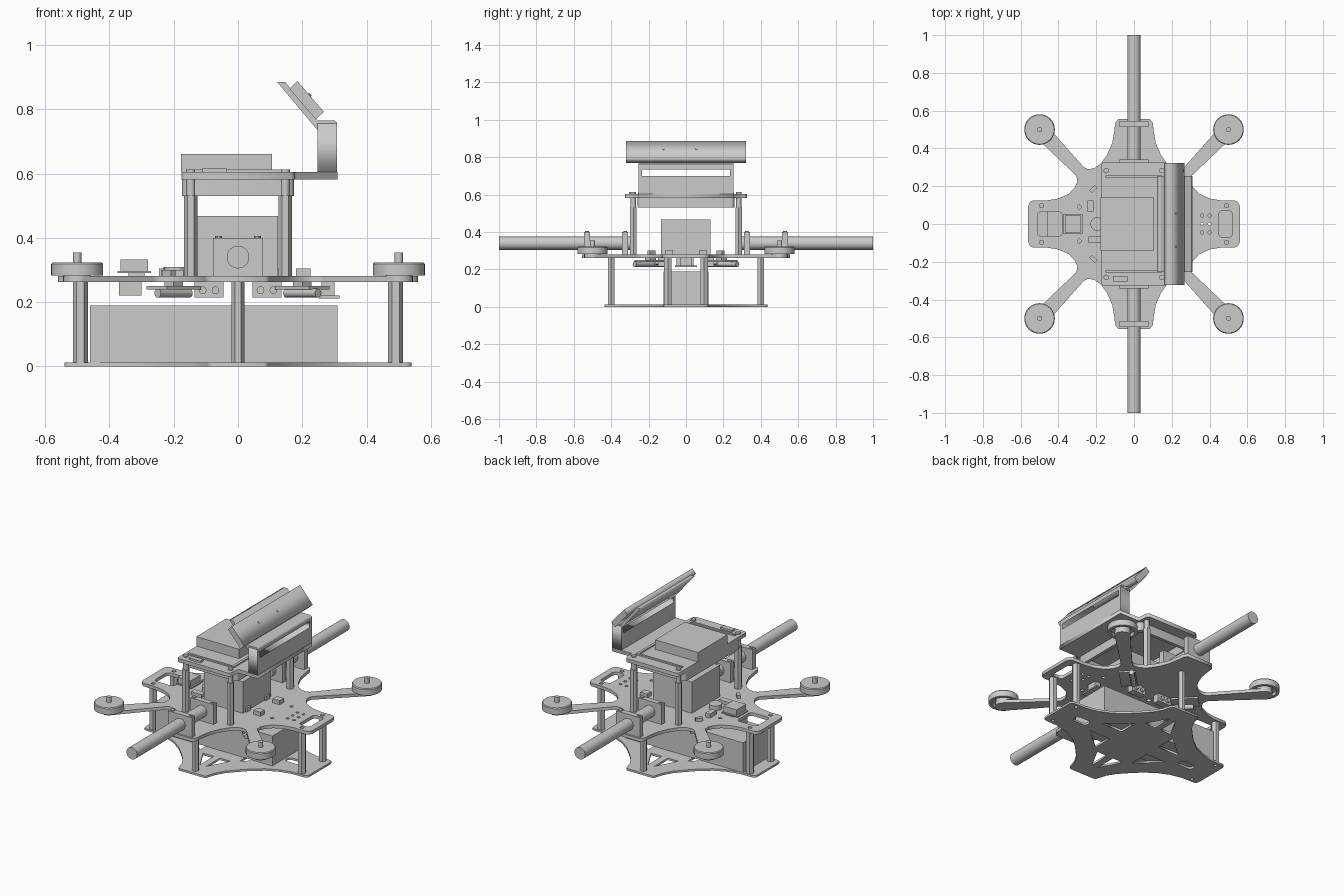
import bpy, math
from mathutils import Matrix, Vector

if "Cube" in bpy.data.objects:
    bpy.data.objects.remove(bpy.data.objects["Cube"])

AX = {'z': Matrix(((1, 0, 0), (0, 1, 0), (0, 0, 1))),      # u,v,w = x,y,z
      'x': Matrix(((0, 0, 1), (1, 0, 0), (0, 1, 0))),      # u,v,w = y,z,x
      'y': Matrix(((1, 0, 0), (0, 0, -1), (0, 1, 0)))}     # u,v,w = x,z,-y


def link(name, mesh):
    ob = bpy.data.objects.new(name, mesh)
    bpy.context.collection.objects.link(ob)
    return ob


def plate(name, loops, lo, hi, axis='z'):
    """Flat plate from an outline plus hole loops, between lo and hi along axis."""
    cu = bpy.data.curves.new(name, 'CURVE')
    cu.dimensions, cu.fill_mode, cu.extrude = '2D', 'BOTH', (hi - lo) / 2
    for pts in loops:
        s = cu.splines.new('POLY')
        s.points.add(len(pts) - 1)
        for p, (u, v) in zip(s.points, pts):
            p.co = (u, v, 0, 1)
        s.use_cyclic_u = True
    tmp = link(name + "_curve", cu)
    deps = bpy.context.evaluated_depsgraph_get()
    mesh = bpy.data.meshes.new_from_object(tmp.evaluated_get(deps))
    bpy.data.objects.remove(tmp)
    mesh.transform(Matrix.Translation((0, 0, (lo + hi) / 2)))
    mesh.transform(AX[axis].to_4x4())
    return link(name, mesh)


def box(name, x0, x1, y0, y1, z0, z1, turn=0):
    vs = [(x, y, z) for x in (x0 - x1, x1 - x0) for y in (y0 - y1, y1 - y0) for z in (z0 - z1, z1 - z0)]
    m = bpy.data.meshes.new(name)
    m.from_pydata([Vector(v) / 2 for v in vs], [],
                  [(0, 1, 3, 2), (4, 6, 7, 5), (0, 4, 5, 1), (2, 3, 7, 6), (0, 2, 6, 4), (1, 5, 7, 3)])
    ob = link(name, m)
    ob.location = ((x0 + x1) / 2, (y0 + y1) / 2, (z0 + z1) / 2)
    ob.rotation_euler.z = turn
    return ob


def lathe(name, prof, loc, rot=(0, 0, 0), n=32):
    """Revolve (r, z) points around the local z axis; ends are closed with caps."""
    vs, fs = [], []
    for r, z in prof:
        vs += [(r * math.cos(2 * math.pi * i / n), r * math.sin(2 * math.pi * i / n), z) for i in range(n)]
    for k in range(len(prof) - 1):
        for i in range(n):
            j = (i + 1) % n
            fs.append((k * n + i, k * n + j, k * n + n + j, k * n + n + i))
    fs += [tuple(reversed(range(n))), tuple(range(len(vs) - n, len(vs)))]
    m = bpy.data.meshes.new(name)
    m.from_pydata(vs, [], fs)
    ob = link(name, m)
    ob.location, ob.rotation_euler = loc, rot
    if n > 8:
        m.shade_smooth()
        m.set_sharp_from_angle(angle=math.radians(35))
    return ob


def rod(name, r, h, loc, rot=(0, 0, 0), n=24):
    return lathe(name, [(r, 0), (r, h)], loc, rot, n)


def circle(x, y, r, n=14):
    return [(x + r * math.cos(2 * math.pi * i / n), y + r * math.sin(2 * math.pi * i / n)) for i in range(n)]


def rrect(x0, x1, y0, y1, r, n=4):
    out = []
    for cx, cy, a in ((x1 - r, y1 - r, 0), (x0 + r, y1 - r, 90), (x0 + r, y0 + r, 180), (x1 - r, y0 + r, 270)):
        for i in range(n + 1):
            t = math.radians(a + 90 * i / n)
            out.append((cx + r * math.cos(t), cy + r * math.sin(t)))
    return out


def four(q):
    """Mirror a quarter outline (from +x round to +y) into a closed loop."""
    q2 = [(-x, y) for x, y in reversed(q)]
    half = q + q2
    return half + [(-x, -y) for x, y in half]


SIGNS = [(sx, sy) for sx in (-1, 1) for sy in (-1, 1)]

# Bottom plate with lightening cut-outs
quarter = [(.54, .1), (.535, .115), (.52, .12), (.44, .122), (.37, .138), (.3, .17), (.24, .215),
           (.19, .265), (.14, .32), (.11, .37), (.095, .42), (.09, .43), (.08, .435)]
holes = [circle(sx * .49, sy * .097, .01) for sx, sy in SIGNS]
for sx, sy in SIGNS:
    holes.append([(sx * .13, sy * .05), (sx * .27, sy * .05), (sx * .13, sy * .17)])
    holes.append([(sx * .02, sy * .2), (sx * .09, sy * .2), (sx * .02, sy * .33)])
holes += [rrect(s * .37 - .05, s * .37 + .05, -.025, .025, .024) for s in (-1, 1)]
plate("bottom_plate", [four(quarter)] + holes, 0, .012)

# Main plate with four motor arms
arm_end = [(.5 + .045 * math.cos(math.radians(a)), .5 + .045 * math.sin(math.radians(a)))
           for a in range(-30, 121, 25)]
quarter = [(.56, .095), (.552, .115), (.535, .125), (.46, .125), (.4, .135), (.345, .16), (.313, .195),
           (.3, .225), (.305, .255)] + arm_end + [(.265, .3), (.245, .29), (.21, .295), (.175, .32),
           (.14, .37), (.115, .43), (.103, .5), (.1, .535), (.085, .555)]
holes = [circle(sx * .49, sy * .097, .011) for sx, sy in SIGNS]
holes += [circle(sx * .29, sy * .09, .01) for sx, sy in SIGNS]
holes += [circle(.08 * math.cos(i * math.pi / 4), .08 * math.sin(i * math.pi / 4), .014, 8) for i in range(8)]
holes += [rrect(-.51, -.38, -.065, .065, .02), rrect(.45, .52, -.072, .072, .02)]
holes += [circle(x, y, .009) for x in (.36, .4) for y in (-.045, 0, .045)]
plate("main_plate", [four(quarter)] + holes, .262, .281)

# Motors: hollow bells with a shaft
for sx, sy in SIGNS:
    lathe("motor", [(.042, .281), (.042, .303), (.064, .303), (.064, .283), (.081, .283),
                    (.081, .318), (.077, .323), (.013, .323), (.013, .355)], (sx * .5, sy * .5, 0))

# Standoffs
for sx, sy in SIGNS:
    rod("lower_standoff", .023, .25, (sx * .49, sy * .097, .012), n=6)
    rod("upper_standoff", .021, .25, (sx * .147, sy * .282, .281), n=6)
    rod("standoff_neck", .014, .06, (sx * .147, sy * .282, .53), n=16)
    rod("top_screw", .014, .01, (sx * .147, sy * .282, .603), n=12)
for s in (-1, 1):
    rod("middle_standoff", .02, .25, (0, s * .4, .012), n=6)

# Battery and centre block
box("battery", -.46, .31, -.12, .12, .012, .19)
box("centre_block", -.13, .125, -.133, .13, .281, .468)

# Side tubes with their clamps
for s in (-1, 1):
    rod("side_tube", .035, .72, (0, s * .28, .34), (-s * math.pi / 2, 0, 0), 32)
    for y in (.325, .53):
        box("tube_clamp", -.078, .078, s * y - .016, s * y + .016, .281, .4)
        for x in (-.06, .06):
            rod("clamp_screw", .011, .006, (x, s * y, .4), n=10)

# Top deck with hanging rim
deck = [(.31, .255), (.18, .255), (.175, .31), (.165, .325), (-.165, .325), (-.175, .315)]
deck = deck + [(x, -y) for x, y in reversed(deck)]
plate("top_deck", [deck], .582, .604)
plate("deck_rim", [rrect(-.174, .174, -.258, .258, .02), rrect(-.155, .155, -.24, .24, .015)], .53, .582)
box("top_module", -.177, .105, -.14, .14, .604, .66)
box("deck_switch", -.11, -.035, -.305, -.275, .604, .615)
for s in (-1, 1):
    box("deck_rail", -.15, .15, s * .25 - .006, s * .25 + .006, .604, .612)
box("deck_cross_rail", .135, .15, -.25, .25, .604, .612)

# Display bracket: slotted upright, slanted plate and the display
slot = [(-.235, .7), (.235, .7), (.235, .735), (-.235, .735)]
plate("bracket_upright", [[(-.255, .6), (.255, .6), (.255, .755), (-.255, .755)], slot], .247, .308, 'x')
plate("bracket_lean", [[(.247, .735), (.308, .735), (.308, .757), (.3, .765), (.247, .765),
                        (.147, .884), (.122, .884)]], -.255, .255, 'y')
plate("display", [[(.16, .863), (.242, .768), (.267, .792), (.184, .888)]], -.322, .322, 'y')
normal = Vector((.096, 0, .083)).normalized()
for y in (-.12, .055):
    rod("display_button", .006, .004, (.222, y, .844), normal.to_track_quat('Z', 'Y').to_euler(), 10)

# Rear-left receiver above and below the plate
box("receiver_board", -.375, -.27, -.05, .05, .29, .297)
box("receiver_body", -.365, -.28, -.045, .045, .297, .332)
box("receiver_foot", -.34, -.29, -.04, .04, .281, .29)
box("lower_receiver", -.37, -.3, -.05, .04, .22, .262)
rod("buzzer", .036, .028, (-.195, 0, .281))
box("connector", -.245, -.215, .065, .125, .281, .305)
box("small_module", -.24, -.17, -.1, -.065, .281, .3)
for s in (-1, 1):
    box("wire_plug", -.235, -.195, s * .185 - .01, s * .185 + .01, .281, .3, s * .8)
for x in (.11, .2):
    for y in (-.09, .09):
        box("plate_connector", x - .02, x + .025, y - .02, y + .02, .281, .305)

# Small camera board at the +x end
box("camera_board", .25, .315, -.06, .06, .212, .22)
box("camera_body", .26, .3, -.03, .03, .22, .262)

# Speed controllers hanging below the plate
for sx, sy in SIGNS:
    ang = sx * sy * math.pi / 4
    box("controller_board", sx * .2 - .075, sx * .2 + .075, sy * .19 - .045, sy * .19 + .045, .24, .25, ang)
    box("controller_spacer", sx * .2 - .02, sx * .2 + .02, sy * .19 - .02, sy * .19 + .02, .25, .262, ang)
    for k in (-.045, 0, .045):
        d = k * math.cos(math.pi / 4)
        rod("capacitor", .014, .05, (sx * (.2 + d) - .018, sy * (.19 + d) + sx * sy * .018, .228),
            (math.pi / 2, 0, ang + math.pi / 2), 12)
    box("power_socket", sx * .09 - .045, sx * .09 + .045, sy * .13 - .02, sy * .13 + .02, .215, .262)
    for k in (-.02, .02):
        rod("socket_pin", .012, .012, (sx * .09 + k, sy * .15, .237), (-sy * math.pi / 2, 0, 0), 12)
